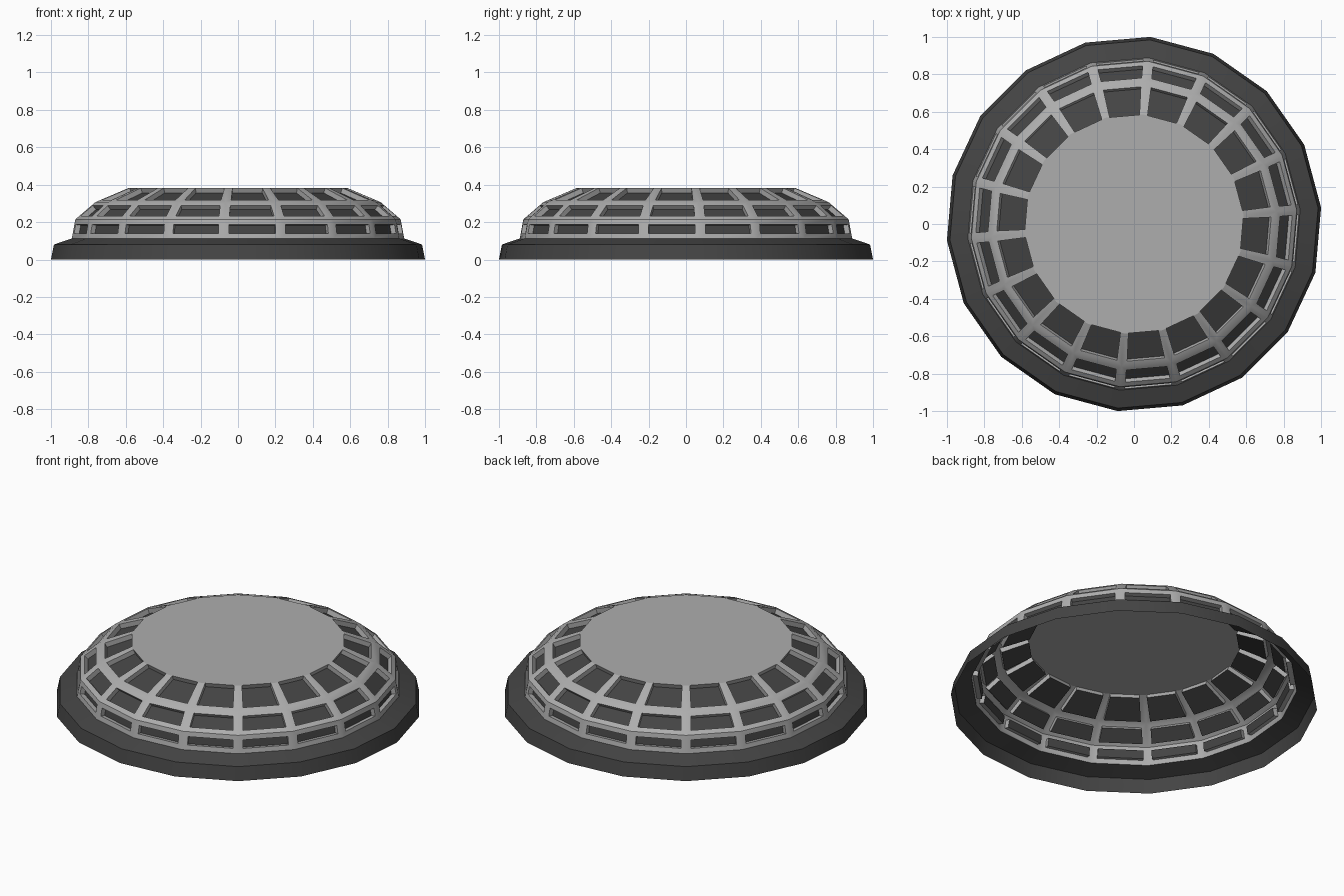
import bpy, bmesh, math
from mathutils import Vector

if "Cube" in bpy.data.objects:
    bpy.data.objects.remove(bpy.data.objects["Cube"])

SIDES = 18
OFFSET = math.radians(5)


def material(name, v):
    m = bpy.data.materials.new(name)
    m.diffuse_color = (v, v, v, 1)
    m.use_nodes = True
    m.node_tree.nodes["Principled BSDF"].inputs["Base Color"].default_value = m.diffuse_color
    return m


LIGHT = material("light grey metal", 0.42)
DARK = material("dark grey", 0.058)


def point(r, z, i):
    a = OFFSET + 2 * math.pi * i / SIDES
    return Vector((r * math.cos(a), r * math.sin(a), z))


def face(bm, pts, mat=0):
    f = bm.faces.new([bm.verts.new(p) for p in pts])
    f.material_index = mat


def finish(bm, name, mats):
    bmesh.ops.remove_doubles(bm, verts=bm.verts, dist=0.0005)
    me = bpy.data.meshes.new(name)
    bm.to_mesh(me)
    bm.free()
    for m in mats:
        me.materials.append(m)
    ob = bpy.data.objects.new(name, me)
    bpy.context.collection.objects.link(ob)
    bpy.ops.object.select_all(action='DESELECT')
    ob.select_set(True)
    bpy.context.view_layer.objects.active = ob
    bpy.ops.object.shade_smooth_by_angle(angle=math.radians(25))


# Hollow base rim: outer wall and sloping top
bm = bmesh.new()
rim = [(1.004, 0.0), (0.988, 0.08), (0.892, 0.113)]
for (r0, z0), (r1, z1) in zip(rim, rim[1:]):
    for i in range(SIDES):
        face(bm, [point(r0, z0, i), point(r0, z0, i + 1),
                  point(r1, z1, i + 1), point(r1, z1, i)])
finish(bm, "base_rim", [DARK])

# Dome shell: three bands of recessed windows and a flat roof
bm = bmesh.new()
dome = [(0.892, 0.113), (0.873, 0.215), (0.765, 0.307), (0.588, 0.382)]
BAR, DEPTH = 0.028, 0.028
for k, ((r0, z0), (r1, z1)) in enumerate(zip(dome, dome[1:])):
    top_row = k == 2
    for i in range(SIDES):
        a, b = point(r0, z0, i), point(r0, z0, i + 1)
        c, d = point(r1, z1, i + 1), point(r1, z1, i)
        across = (b - a).normalized()
        height = ((c + d) / 2 - (a + b) / 2).length
        t0 = BAR / height
        t1 = 1.0 if top_row else 1 - t0
        side = across * BAR
        hole = [a.lerp(d, t0) + side, b.lerp(c, t0) - side,
                b.lerp(c, t1) - side, a.lerp(d, t1) + side]
        if top_row:
            hole[2] += across * 0.006
            hole[3] -= across * 0.006
        normal = (b - a).cross(d - a).normalized()
        pane = [p - normal * DEPTH for p in hole]
        outer = [a, b, c, d]
        for j in range(4):
            n = (j + 1) % 4
            if not (top_row and j == 2):
                face(bm, [outer[j], outer[n], hole[n], hole[j]])  # frame bar
            face(bm, [hole[j], hole[n], pane[n], pane[j]])        # recess wall
        face(bm, pane, 1)                                         # window pane
r, z = dome[-1]
face(bm, [point(r, z, i) for i in range(SIDES)])
finish(bm, "window_dome", [LIGHT, DARK])
